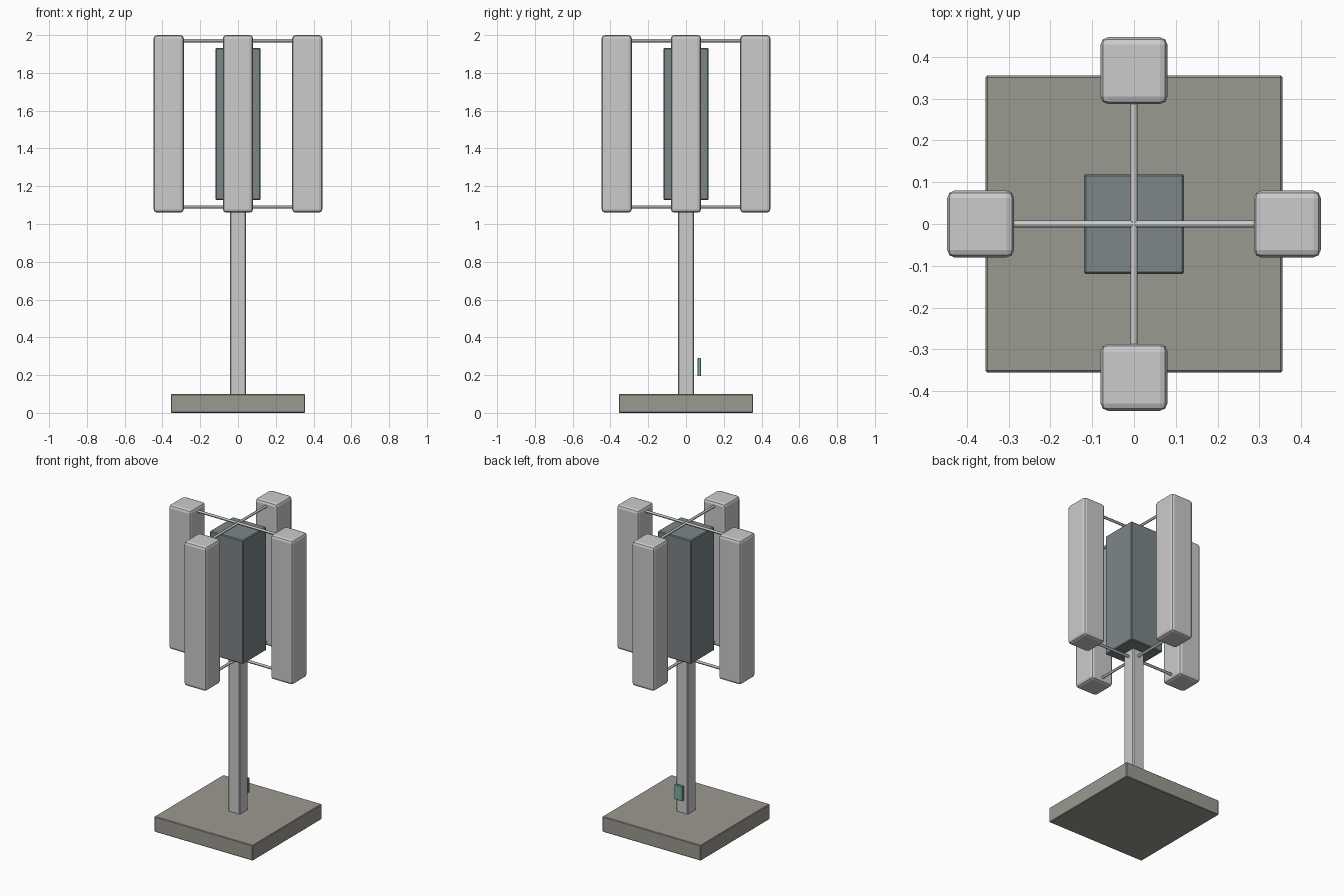
import bpy
from math import pi, cos, sin

if "Cube" in bpy.data.objects:
    bpy.data.objects.remove(bpy.data.objects["Cube"])


def material(name, rgb):
    m = bpy.data.materials.new(name)
    m.diffuse_color = (*rgb, 1)
    m.use_nodes = True
    m.node_tree.nodes["Principled BSDF"].inputs["Base Color"].default_value = m.diffuse_color
    return m


def box(name, center, size, bevel, segments=1, mat=None):
    bpy.ops.mesh.primitive_cube_add(size=1, location=center)
    ob = bpy.context.object
    ob.name = name
    ob.scale = size
    bpy.ops.object.transform_apply(location=False, rotation=False, scale=True)
    mod = ob.modifiers.new("edge_bevel", 'BEVEL')
    mod.width = bevel
    mod.segments = segments
    if mat:
        ob.data.materials.append(mat)
    return ob


stone = material("stone", (0.33, 0.32, 0.28))
slate = material("slate", (0.20, 0.24, 0.25))
green = material("green", (0.22, 0.42, 0.33))

# Base slab, pole and central core
box("base", (0, 0, 0.05), (0.71, 0.71, 0.1), 0.004, mat=stone)
box("pole", (0, 0, 0.62), (0.084, 0.084, 1.06), 0.005)
box("core", (0, 0, 1.53), (0.24, 0.24, 0.805), 0.005, mat=slate)

# Small plate standing off the back of the pole
box("back_plate", (0, 0.07, 0.242), (0.06, 0.018, 0.095), 0.002, mat=green)

# Four upright vanes around the core, each held by an upper and lower rod
for i, side in enumerate(("right", "back", "left", "front")):
    a = i * pi / 2
    box(f"{side}_vane", (0.367 * cos(a), 0.367 * sin(a), 1.53),
        (0.16, 0.16, 0.94), 0.018, 2)
    for level, z in (("lower", 1.09), ("upper", 1.97)):
        bpy.ops.mesh.primitive_cylinder_add(
            vertices=12, radius=0.0085, depth=0.33,
            location=(0.165 * cos(a), 0.165 * sin(a), z),
            rotation=(0, pi / 2, a))
        bpy.context.object.name = f"{side}_{level}_rod"
        bpy.ops.object.shade_smooth_by_angle()
